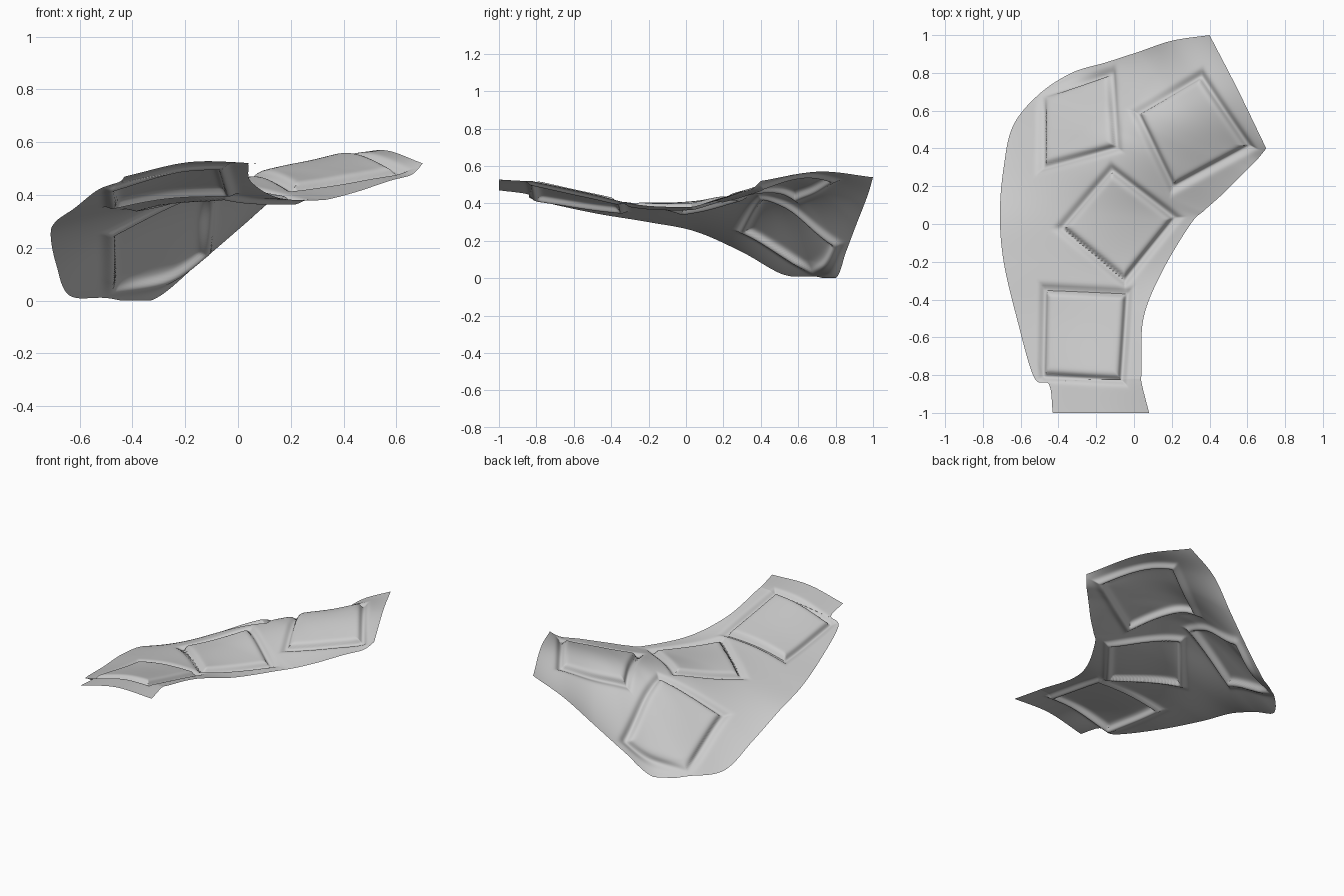
import bpy, bmesh, math
from mathutils import Vector

cube = bpy.data.objects.get("Cube")
if cube:
    bpy.data.objects.remove(cube, do_unlink=True)

# One flat colour for the whole sheet
grey = bpy.data.materials.new("light_grey")
grey.use_nodes = True
colour = (0.6, 0.6, 0.6, 1)
grey.diffuse_color = colour
grey.node_tree.nodes["Principled BSDF"].inputs["Base Color"].default_value = colour

# Cross-sections along the bend: outer edge, middle, inner edge
SECTIONS = [
    ((-.43, -1, .47), (-.18, -1, .525), (.08, -1, .52)),
    ((-.45, -.85, .45), (-.22, -.84, .51), (.04, -.84, .52)),
    ((-.53, -.81, .42), (-.24, -.78, .495), (.04, -.78, .51)),
    ((-.62, -.5, .35), (-.27, -.5, .43), (.05, -.5, .45)),
    ((-.69, -.2, .30), (-.28, -.22, .39), (.15, -.25, .39)),
    ((-.71, .05, .25), (-.2, .05, .395), (.30, 0, .38)),
    ((-.69, .3, .14), (-.15, .27, .425), (.37, .07, .39)),
    ((-.64, .52, .02), (-.09, .41, .44), (.46, .15, .415)),
    ((-.505, .685, .01), (-.02, .48, .45), (.52, .21, .435)),
    ((-.33, .8, 0), (.05, .54, .465), (.58, .27, .455)),
    ((-.15, .855, .14), (.14, .57, .49), (.62, .31, .465)),
    ((.02, .91, .285), (.27, .61, .52), (.655, .345, .475)),
    ((.2, .97, .44), (.42, .67, .555), (.68, .375, .495)),
    ((.4, 1, .54), (.55, .71, .57), (.70, .40, .52)),
]

# Corners of the four raised pads, anticlockwise
PADS = [
    [(-.48, -.80), (-.07, -.82), (-.04, -.37), (-.47, -.35)],
    [(-.38, -.02), (-.05, -.29), (.21, .03), (-.12, .28)],
    [(.02, .59), (.21, .20), (.60, .41), (.35, .78)],
    [(-.48, .31), (-.10, .41), (-.13, .80), (-.48, .68)],
]
PAD_RISE, GROOVE = .010, .022


def spline(points, t):
    """Catmull-Rom point, t from 0 to 1 along the list."""
    last = len(points) - 1
    s = t * last
    i = min(int(s), last - 1)
    f = s - i
    p1, p2 = points[i], points[i + 1]
    p0 = points[i - 1] if i > 0 else 2 * p1 - p2
    p3 = points[i + 2] if i + 2 <= last else 2 * p2 - p1
    return p1 + .5 * f * (p2 - p0 + f * (2 * p0 - 5 * p1 + 4 * p2 - p3
                                         + f * (3 * (p1 - p2) + p3 - p0)))


def edge_distance(p, corners):
    """Signed distance to a convex outline, negative inside."""
    best = -9
    for a, b in zip(corners, corners[1:] + corners[:1]):
        a, b = Vector(a), Vector(b)
        d = (b - a).normalized()
        best = max(best, (p.x - a.x) * d.y - (p.y - a.y) * d.x)
    return best


def relief(p):
    """Raised pads with a soft groove around each."""
    h = 0
    for corners in PADS:
        d = edge_distance(p, corners)
        f = min(max(-d / .018, 0), 1)
        h += PAD_RISE * f * f * (3 - 2 * f)
        h -= GROOVE * math.exp(-((d - .005) / .022) ** 2)
    return h


# Curved sheet lofted through the sections
ROWS, COLS = 300, 140
rails = [[Vector(s[k]) for s in SECTIONS] for k in range(3)]
bm = bmesh.new()
grid = []
for r in range(ROWS + 1):
    section = [spline(rail, r / ROWS) for rail in rails]
    grid.append([bm.verts.new(spline(section, c / COLS)) for c in range(COLS + 1)])
for r in range(ROWS):
    for c in range(COLS):
        bm.faces.new((grid[r][c], grid[r][c + 1], grid[r + 1][c + 1], grid[r + 1][c]))

# Emboss the pads along the sheet's normals, fading out at the outer edge
bm.normal_update()
for row in grid:
    for c, v in enumerate(row):
        v.co += v.normal * relief(v.co) * min(1, 12 * c / COLS)
        v.co.z = max(v.co.z, 0)

mesh = bpy.data.meshes.new("padded_sheet")
bm.to_mesh(mesh)
bm.free()
mesh.materials.append(grey)
sheet = bpy.data.objects.new("padded_sheet", mesh)
bpy.context.collection.objects.link(sheet)

bpy.ops.object.select_all(action='DESELECT')
sheet.select_set(True)
bpy.context.view_layer.objects.active = sheet
bpy.ops.object.shade_smooth_by_angle(angle=math.radians(45))
